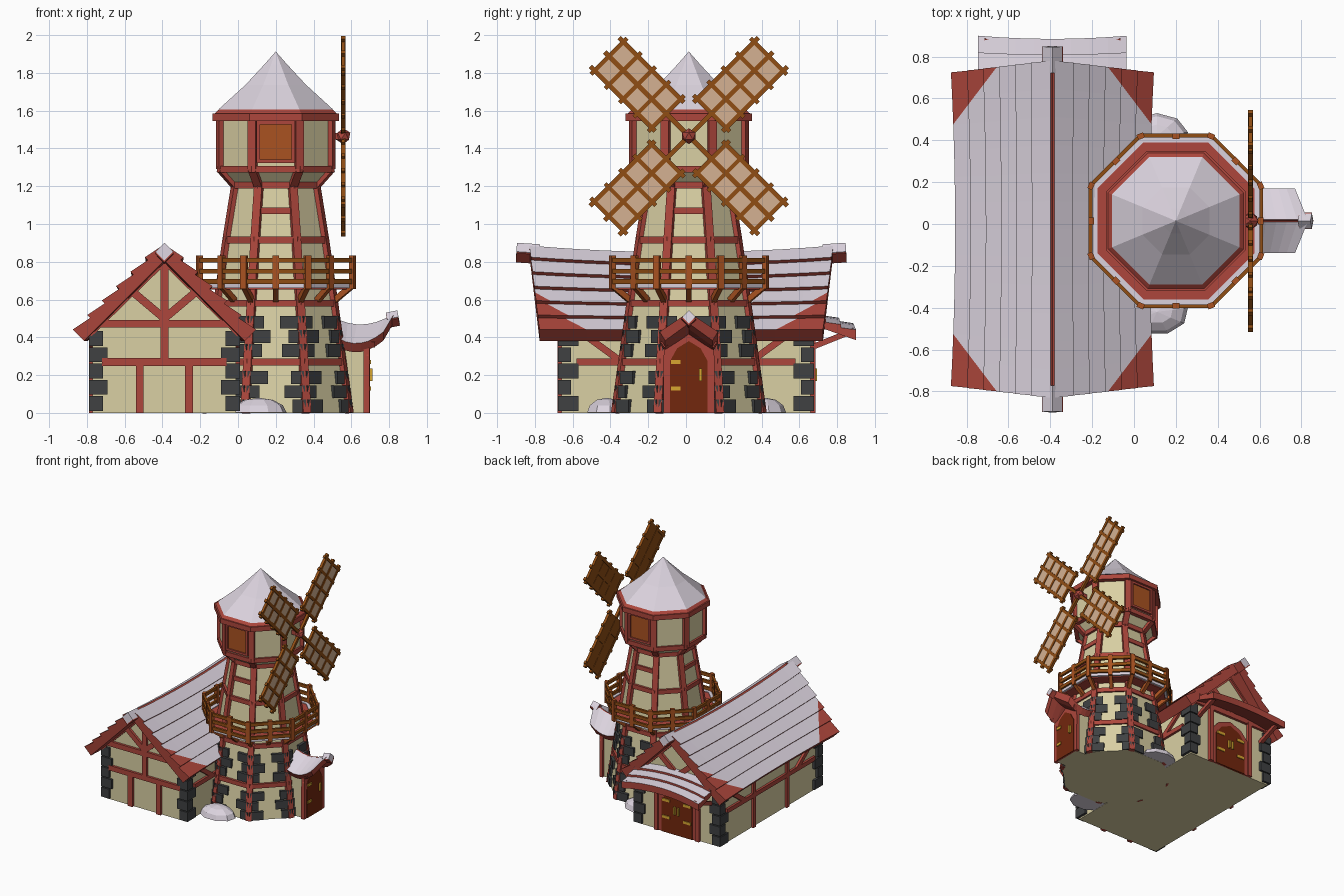
import bpy, bmesh, math
from mathutils import Vector as V, Matrix

if "Cube" in bpy.data.objects:
    bpy.data.objects.remove(bpy.data.objects["Cube"])

COLOURS = {
    "cream_plaster": (0.70, 0.63, 0.37), "snow": (0.71, 0.65, 0.73),
    "red_timber": (0.42, 0.062, 0.045), "dark_stone": (0.05, 0.053, 0.055),
    "orange_wood": (0.40, 0.085, 0.015), "brown_wood": (0.28, 0.075, 0.007),
    "sail_cloth": (0.66, 0.44, 0.29), "door_wood": (0.17, 0.02, 0.004),
    "brass": (0.68, 0.38, 0.03)}
WALL, SNOW, RED, STONE, ORANGE, BROWN, CLOTH, DOOR, BRASS = range(9)
mats = []
for label, rgb in COLOURS.items():
    m = bpy.data.materials.new(label)
    m.use_nodes = True
    m.diffuse_color = (*rgb, 1)
    m.node_tree.nodes["Principled BSDF"].inputs["Base Color"].default_value = (*rgb, 1)
    mats.append(m)

parts = {}
X, Y, Z = V((1, 0, 0)), V((0, 1, 0)), V((0, 0, 1))


def part(name):
    return parts.setdefault(name, bmesh.new()) if name not in parts else parts[name]


def beam(name, a, b, w, t, n, mat):
    """Squared timber from a to b, w wide and t thick along n."""
    a, b, n = V(a), V(b), V(n)
    d = (b - a).normalized()
    s = d.cross(n).normalized()
    n = s.cross(d)
    M = Matrix((d * (b - a).length, s * w, n * t)).transposed().to_4x4()
    M.translation = (a + b) / 2
    made = bmesh.ops.create_cube(part(name), size=1, matrix=M)["verts"]
    for f in {f for v in made for f in v.link_faces}:
        f.material_index = mat


def box(name, c, size, mat):
    c, h = V(c), X * size[0] / 2
    beam(name, c - h, c + h, size[1], size[2], Z, mat)


def loft(name, rings, mat, closed=False):
    """Skin a list of equal rings of points."""
    bm = part(name)
    rows = [[bm.verts.new(p) for p in r] for r in rings]
    k = len(rows[0])
    pairs = list(zip(rows, rows[1:])) + ([(rows[-1], rows[0])] if closed else [])
    made = [bm.faces.new((a[i], a[(i + 1) % k], b[(i + 1) % k], b[i]))
            for a, b in pairs for i in range(k)]
    if not closed:
        made += [bm.faces.new(rows[0]), bm.faces.new(rows[-1])]
    for f in made:
        f.material_index = mat
    return made


def panel(name, pts, o, u, n, depth, mat):
    """Extrude a flat outline drawn in u and z along n."""
    flat = [V(o) + u * p + Z * q for p, q in pts]
    loft(name, [flat, [p + n * depth for p in flat]], mat)


# Octagonal tower helpers
TX, TY = 0.2, 0.015


def corner(k, ap, z):
    a = math.radians(22.5 + 45 * k)
    r = ap / math.cos(math.pi / 8)
    return V((TX + r * math.cos(a), TY + r * math.sin(a), z))


def lathe(name, profile, mat, closed=False):
    loft(name, [[corner(k, r, z) for k in range(8)] for r, z in profile], mat, closed)


def band(name, r0, r1, z0, z1, mat):
    lathe(name, [(r0, z0), (r1, z0), (r1, z1), (r0, z1)], mat, True)


TOWER = [(0.39, 0), (0.31, 0.57), (0.26, 0.92), (0.215, 1.2), (0.295, 1.29), (0.295, 1.56)]


def reach(z):
    for (r0, z0), (r1, z1) in zip(TOWER, TOWER[1:]):
        if z <= z1:
            return r0 + (r1 - r0) * (z - z0) / (z1 - z0)


# Tower walls, ring bands, corner posts and corner stones
lathe("tower_walls", TOWER, WALL)
for z in (0.27, 0.58, 0.915, 1.205, 1.29):
    band("tower_bands", reach(z) - 0.03, reach(z) + 0.016, z - 0.018, z + 0.018, RED)
band("tower_bands", 0.25, 0.335, 1.545, 1.585, RED)
for k in range(8):
    out = corner(k, 1, 0) - V((TX, TY, 0))
    for (r0, z0), (r1, z1) in zip(TOWER, TOWER[1:]):
        beam("tower_posts", corner(k, r0, z0), corner(k, r1, z1), 0.045, 0.03, out, RED)
    if k % 2:
        r = reach(1.07)
        beam("tower_rungs", corner(k, r, 1.07), corner(k + 1, r, 1.07), 0.035, 0.025,
             corner(k, 1, 0) + corner(k + 1, 1, 0) - 2 * V((TX, TY, 0)), RED)
    for j, z in enumerate((0.037, 0.112, 0.187, 0.33, 0.405, 0.48)):
        for step in (-1, 1):
            a, b = corner(k, reach(z), z), corner(k + step, reach(z), z)
            n = (a + b) / 2 - V((TX, TY, z))
            size = 0.11 if (j + (step > 0)) % 2 else 0.07
            beam("tower_stones", a, a + (b - a).normalized() * size, 0.068, 0.035, n, STONE)

# Cap roof
lathe("cap_roof", [(0.33, 1.58), (0.29, 1.615), (0.1, 1.7)], RED)
lathe("cap_snow", [(0.305, 1.605), (0.16, 1.737), (0.06, 1.845), (0.001, 1.912)], SNOW)

# Lookout windows
for s in (-1, 1):
    y = TY + s * 0.3
    box("window_panes", (TX, y, 1.435), (0.17, 0.015, 0.19), ORANGE)
    for e in (-1, 1):
        box("window_frames", (TX + e * 0.092, y, 1.435), (0.018, 0.035, 0.22), RED)
        box("window_frames", (TX, y, 1.435 + e * 0.102), (0.2, 0.035, 0.018), RED)

# Walkway with railing
band("walkway_deck", 0.25, 0.385, 0.652, 0.677, RED)
band("walkway_snow", 0.375, 0.402, 0.66, 0.683, SNOW)


def rim(i, ap, z):
    return (corner(i // 2, ap, z) + corner((i + 1) // 2, ap, z)) / 2


for i in range(16):
    out = rim(i, 1, 0) - V((TX, TY, 0))
    beam("railing_posts", rim(i, 0.405, 0.655), rim(i, 0.405, 0.832), 0.034, 0.026, out, ORANGE)
    beam("walkway_brackets", rim(i, 0.305, 0.59), rim(i, 0.4, 0.67), 0.028, 0.03, out, ORANGE)
    for z in (0.695, 0.75, 0.808):
        beam("railing_rails", rim(i, 0.408, z), rim(i + 1, 0.408, z), 0.026, 0.018, out, BROWN)

# Sails on a hub
hub = V((0.557, TY, 1.465))
beam("sail_axle", hub - X * 0.1, hub, 0.035, 0.035, Z, RED)
bmesh.ops.create_icosphere(part("sail_hub"), subdivisions=1, radius=0.042,
                           matrix=Matrix.Translation(hub))
for f in part("sail_hub").faces:
    f.material_index = RED
for q in range(4):
    a = math.radians(45 + 90 * q)
    u, v = V((0, math.cos(a), math.sin(a))), V((0, -math.sin(a), math.cos(a)))
    beam("sail_spars", hub, hub + u * 0.63, 0.025, 0.022, X, BROWN)
    beam("sail_boards", hub + u * 0.17 - X * 0.004, hub + u * 0.6 - X * 0.004, 0.22, 0.008, X, BROWN)
    beam("sail_cloths", hub + u * 0.17 + X * 0.003, hub + u * 0.6 + X * 0.003, 0.218, 0.006, X, CLOTH)
    for e in (-0.108, 0.108):
        beam("sail_frames", hub + u * 0.145 + v * e, hub + u * 0.63 + v * e, 0.024, 0.022, X, BROWN)
    for j in range(5):
        c = hub + u * (0.17 + 0.107 * j)
        beam("sail_frames", c - v * 0.135, c + v * 0.135, 0.022, 0.02, X, BROWN)


# Roof boards: P(t, off, u) runs down the slope by t, out by off, along by u
def slats(name, P, n, segs, low, high, lip, top):
    for i in range(n):
        t0, t1 = i / n, (i + 1) / n
        rings = []
        for j in range(segs + 1):
            u = 2 * j / segs - 1
            rings.append([P(t0, high, u), P(t1, lip, u), P(t1, low, u), P(t0, low, u)])
        for f in loft(name, rings, RED)[:segs * 4:4]:
            f.material_index = top


# House body
HX = -0.39
panel("house_walls", [(-0.38, 0), (0.38, 0), (0.38, 0.44), (0, 0.82), (-0.38, 0.44)],
      (HX, -0.66, 0), X, Y, 1.32, WALL)
for side in (-1, 1):
    def slope(t, off, u):
        s = 1 - u * u
        return V((HX + side * (0.46 * t + off * 0.7 - 0.02 * s * t),
                  -0.025 + u * (0.805 - 0.055 * t),
                  0.876 - 0.46 * t + off * 0.7 - 0.035 * s * (1 - t)))
    slats("roof_underlay", slope, 1, 12, -0.05, 0, 0, RED)
    name = "roof_boards_" + ("left" if side > 0 else "right")
    slats(name, slope, 6, 12, -0.01, 0.014, 0.036, SNOW)
    # bare red lower corners
    bm = part(name)
    for e in (-1, 1):
        co, no = V((HX + side * 0.46, -0.025 + e * 0.52, 0)), V((side * 0.25, e * 0.19, 0))
        bmesh.ops.bisect_plane(bm, geom=bm.verts[:] + bm.edges[:] + bm.faces[:],
                               plane_co=co, plane_no=no)
        for f in bm.faces:
            if (f.calc_center_median() - co).dot(no) > 0:
                f.material_index = RED

# Ridge ends, gable timbers, corner stones
for s in (-1, 1):
    y = s * 0.665
    a, b = V((HX, s * 0.75 - 0.025, 0.838)), V((HX, s * 0.873 - 0.025, 0.846))
    beam("ridge_ends", a, b, 0.07, 0.07, X + Z, RED)
    beam("ridge_ends_snow", a + Z * 0.008, b + Z * 0.008, 0.066, 0.066, X + Z, SNOW)
    gable = [((-0.4, 0.472), (0.4, 0.472)), ((0, 0.27), (0, 0.8)), ((-0.33, 0.27), (0.33, 0.27))]
    for e in (-1, 1):
        gable += [((0, 0.5), (e * 0.19, 0.66)), ((e * 0.4, 0.42), (0, 0.81)),
                  ((e * 0.13, 0), (e * 0.13, 0.27))]
    for p, q in gable:
        if s > 0 and p[1] < 0.4:
            continue
        beam("gable_timbers", (HX + p[0], y, p[1]), (HX + q[0], y, q[1]), 0.042, 0.03, Y, RED)
    for e in (-1, 1):
        for j in range(5):
            w, d = (0.10, 0.07) if j % 2 else (0.075, 0.11)
            box("house_stones", (HX + e * (0.4 - w / 2), s * (0.678 - d / 2), 0.05 + 0.086 * j),
                (w, d, 0.078), STONE)

# Long wall timbers
for e in (-1, 1):
    x = HX + e * 0.385
    runs = [((-0.58, 0.27), (0.58, 0.27)), ((-0.6, 0.43), (0.6, 0.43))]
    for s in (-1, 1):
        runs += [((s * 0.22, 0), (s * 0.22, 0.44)), ((s * 0.34, 0.27), (s * 0.56, 0.43))]
    for p, q in runs:
        beam("wall_timbers", (x, p[0], p[1]), (x, q[0], q[1]), 0.036, 0.028, X, RED)


# Arched doors with frames and brass fittings
def door(name, o, u, n, w, h, double):
    arch = [(-1, 0), (1, 0), (1, 0.72), (0.62, 0.9), (0, 1), (-0.62, 0.9), (-1, 0.72)]
    o = V(o)
    panel(name + "_frame", [(p * (w + 0.035), q * (h + 0.04)) for p, q in arch], o, u, n, 0.012, RED)
    panel(name, [(p * w, q * h) for p, q in arch], o, u, n, 0.018, DOOR)
    f = o + n * 0.02
    for e in ((-1, 1) if double else (-1,)):
        for z in (0.13, 0.27):
            beam(name + "_fittings", f + u * e * w * 0.95 + Z * z, f + u * e * w * 0.45 + Z * z,
                 0.022, 0.01, n, BRASS)
        g = f - u * e * w * (0.12 if double else 0.62)
        beam(name + "_fittings", g + Z * 0.17, g + Z * 0.235, 0.014, 0.025, n, BRASS)


door("back_door", (HX, 0.66, 0), X, Y, 0.14, 0.37, True)
door("tower_door", (0.68, TY, 0), Y, X, 0.1, 0.38, False)


# Back porch roof and braces
def awning(t, off, u):
    return V((HX + 0.355 * u, 0.66 + 0.225 * t + 0.015 * t * u * u,
              0.535 - 0.085 * t + off - 0.035 * u * u))


slats("porch_underlay", awning, 1, 8, -0.03, 0, 0, RED)
slats("porch_boards", awning, 3, 8, -0.01, 0.008, 0.025, SNOW)
for e in (-1, 1):
    x = HX + e * 0.31
    beam("porch_braces", (x, 0.66, 0.345), (x, 0.89, 0.437), 0.03, 0.03, X, RED)
    beam("porch_braces", (HX + e * 0.19, 0.67, 0), (HX + e * 0.19, 0.67, 0.47), 0.035, 0.03, Y, RED)

# Tower entrance
panel("entrance_walls", [(-0.115, 0), (0.115, 0), (0.115, 0.36), (0, 0.45), (-0.115, 0.36)],
      (0.4, TY, 0), Y, X, 0.28, WALL)
for side in (-1, 1):
    def hood(t, off, u):
        s = (u + 1) / 2
        return V((0.53 + (0.3 - 0.06 * t) * s, TY + side * (0.145 * t + off * 0.5),
                  0.485 - 0.135 * s + 0.17 * s * s - 0.105 * t + off * 0.8))
    slats("entrance_underlay", hood, 1, 6, -0.04, 0, 0, RED)
    slats("entrance_snow", hood, 1, 6, -0.01, 0.012, 0.018, SNOW)
    beam("entrance_timbers", (0.68, TY + side * 0.12, 0), (0.68, TY + side * 0.115, 0.38),
         0.03, 0.03, X, RED)
    beam("entrance_timbers", (0.7, TY + side * 0.14, 0.36), (0.7, TY, 0.45), 0.035, 0.05, X, RED)
beam("entrance_ridge_end", (0.79, TY, 0.488), (0.85, TY, 0.5), 0.055, 0.055, Y + Z, RED)
beam("entrance_ridge_snow", (0.79, TY, 0.496), (0.85, TY, 0.508), 0.05, 0.05, Y + Z, SNOW)

# Snow drifts
for s in (-1, 1):
    M = Matrix.Translation((0.11, s * 0.42, 0)) @ Matrix.Diagonal((0.15, 0.11, 0.08, 1))
    bm = part("snow_drifts")
    made = bmesh.ops.create_uvsphere(bm, u_segments=9, v_segments=6, radius=1, matrix=M)["verts"]
    for f in {f for v in made for f in v.link_faces}:
        f.material_index = SNOW
    for v in made:
        v.co.z = max(v.co.z, 0.001)

# Turn every part into an object holding only the materials it uses
for name, bm in parts.items():
    bmesh.ops.recalc_face_normals(bm, faces=bm.faces[:])
    used = sorted({f.material_index for f in bm.faces})
    for f in bm.faces:
        f.material_index = used.index(f.material_index)
    me = bpy.data.meshes.new(name)
    bm.to_mesh(me)
    bm.free()
    for i in used:
        me.materials.append(mats[i])
    bpy.context.collection.objects.link(bpy.data.objects.new(name, me))
